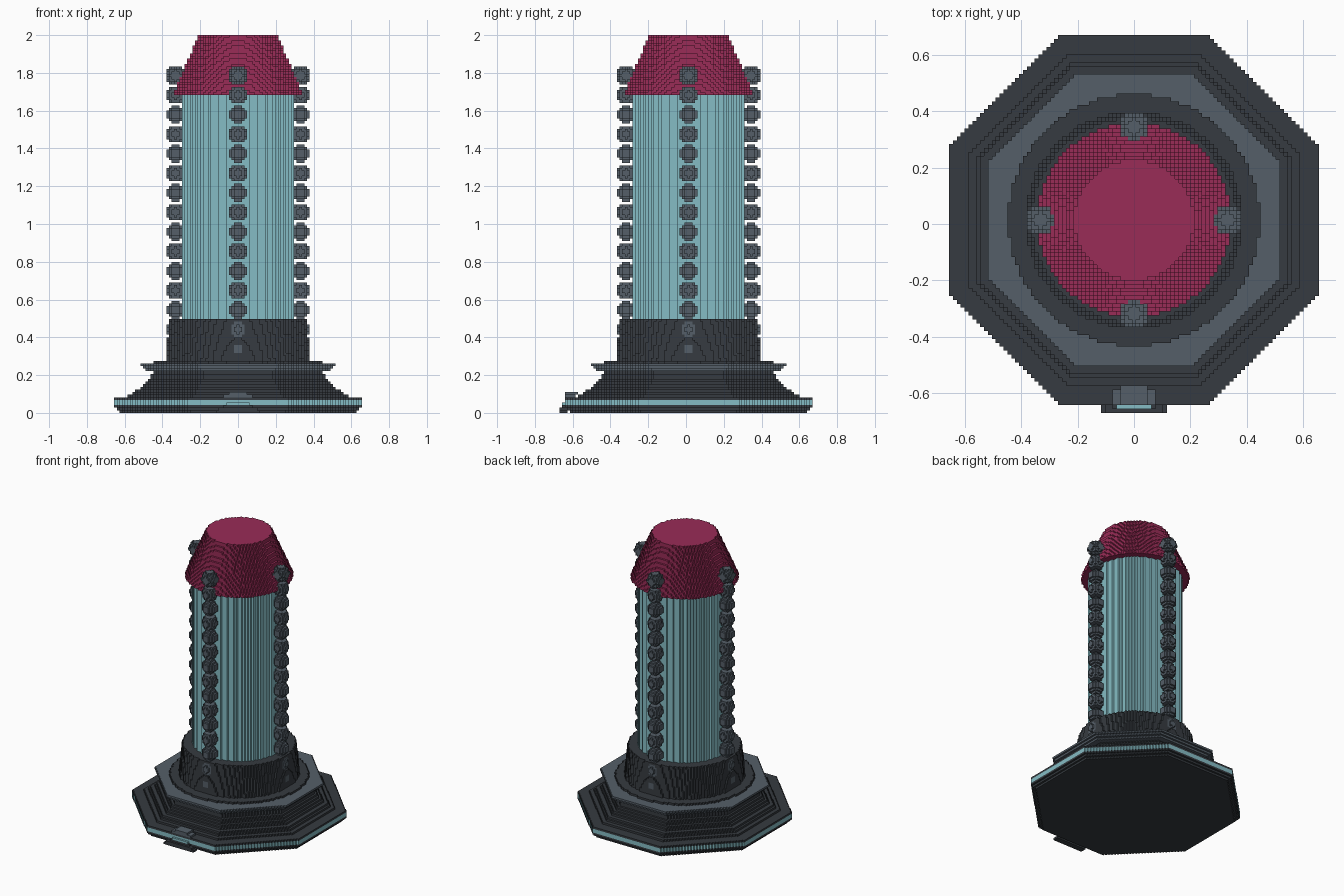
import bpy

if "Cube" in bpy.data.objects:
    bpy.data.objects.remove(bpy.data.objects["Cube"], do_unlink=True)

S = 2 / 145          # edge of one block
cells = {}           # (x, y, z) block -> part name; the first part to claim a block keeps it


def make_material(name, rgb):
    mat = bpy.data.materials.new(name)
    mat.use_nodes = True
    colour = (*rgb, 1)
    mat.diffuse_color = colour
    mat.node_tree.nodes["Principled BSDF"].inputs["Base Color"].default_value = colour
    return mat


DARK = make_material("charcoal", (0.037, 0.044, 0.052))
SLATE = make_material("slate grey", (0.089, 0.113, 0.138))
TEAL = make_material("pale teal", (0.235, 0.505, 0.555))
CRIMSON = make_material("crimson", (0.32, 0.025, 0.095))


def claim(part, xs, ys, zs):
    for x in xs:
        for y in ys:
            for z in zs:
                cells.setdefault((x, y, z), part)


def disc(part, z, r):
    n = int(r)
    for x in range(-n, n + 1):
        h = int((r * r - x * x) ** 0.5)
        claim(part, [x], range(-h, h + 1), [z])


def octagon(part, z, r):
    for x in range(-r, r + 1):
        h = min(r, round(r * 1.404) - abs(x))
        claim(part, [x], range(-h, h + 1), [z])


def ball(part, cx, cy, cz, r):
    for x in range(-4, 5):
        for y in range(-4, 5):
            for z in range(int(cz) - 4, int(cz) + 6):
                if x * x + y * y + (z - cz) ** 2 <= r * r:
                    claim(part, [cx + x], [cy + y], [z])


def centred(n):
    return range(-n, n + 1)


def build(part, mat):
    # Outer block faces of one part, joined on shared corners
    verts, faces = {}, []
    for cell, owner in cells.items():
        if owner != part:
            continue
        for axis in range(3):
            u, v = (axis + 1) % 3, (axis + 2) % 3
            for side in (0, 1):
                near = list(cell)
                near[axis] += 2 * side - 1
                if tuple(near) in cells:
                    continue
                quad = []
                for du, dv in ((0, 0), (1, 0), (1, 1), (0, 1)):
                    c = list(cell)
                    c[axis] += side
                    c[u] += du
                    c[v] += dv
                    quad.append(verts.setdefault(tuple(c), len(verts)))
                faces.append(quad if side else quad[::-1])
    mesh = bpy.data.meshes.new(part)
    # The tower sits one block back because of the front step
    points = [((x - 0.5) * S, (y + 0.5) * S, z * S) for x, y, z in verts]
    mesh.from_pydata(points, [], faces)
    mesh.materials.append(mat)
    bpy.context.collection.objects.link(bpy.data.objects.new(part, mesh))


parts = {}

# Four columns of beads around the tower
for side, dx, dy in (("front", 0, -1), ("back", 0, 1), ("left", 1, 0), ("right", -1, 0)):
    name = "bead_column_" + side
    parts[name] = SLATE
    for n in range(15):
        ball(name, 24 * dx, 24 * dy, 129 - 7.5 * n, 3.4 if n else 3.62)

# Small step and knob at the front of the base
parts["front_step"] = DARK
for z, width in enumerate((8, 7, 5)):
    claim("front_step", centred(width), range(-49 if z < 2 else -48, -46), [z])
parts["front_step_band"] = TEAL
claim("front_step_band", centred(4), [-48], [3])
parts["front_knob"] = SLATE
claim("front_knob", centred(5), range(-47, -43), [6])
claim("front_knob", centred(3), range(-47, -42), [7])

# Octagonal foot with a light band
parts["foot"] = DARK
parts["foot_band"] = TEAL
for z in range(6):
    octagon("foot_band" if z in (3, 4) else "foot", z, min(45 + z, 47))

# Curved octagonal pedestal and its overhanging lip
parts["pedestal"] = DARK
for z in range(6, 16):
    octagon("pedestal", z, round(32.5 + 9.5 * ((15 - z) / 9) ** 1.6))
parts["pedestal_lip"] = SLATE
for z in range(16, 19):
    octagon("pedestal_lip", z, 19 + z)

# Round collar and cup holding the tower
parts["collar"] = DARK
disc("collar", 19, 32.3)
parts["cup"] = DARK
for z in range(20, 36):
    disc("cup", z, 27.8 - 1.4 * (z - 20) / 15)

# Tower shaft and tapered cap
parts["shaft"] = TEAL
for z in range(36, 122):
    disc("shaft", z, 21.5)
parts["cap"] = CRIMSON
for z in range(122, 145):
    disc("cap", z, 24.9 - 9.5 * (z - 122) / 22)

for part_name, part_material in parts.items():
    build(part_name, part_material)
